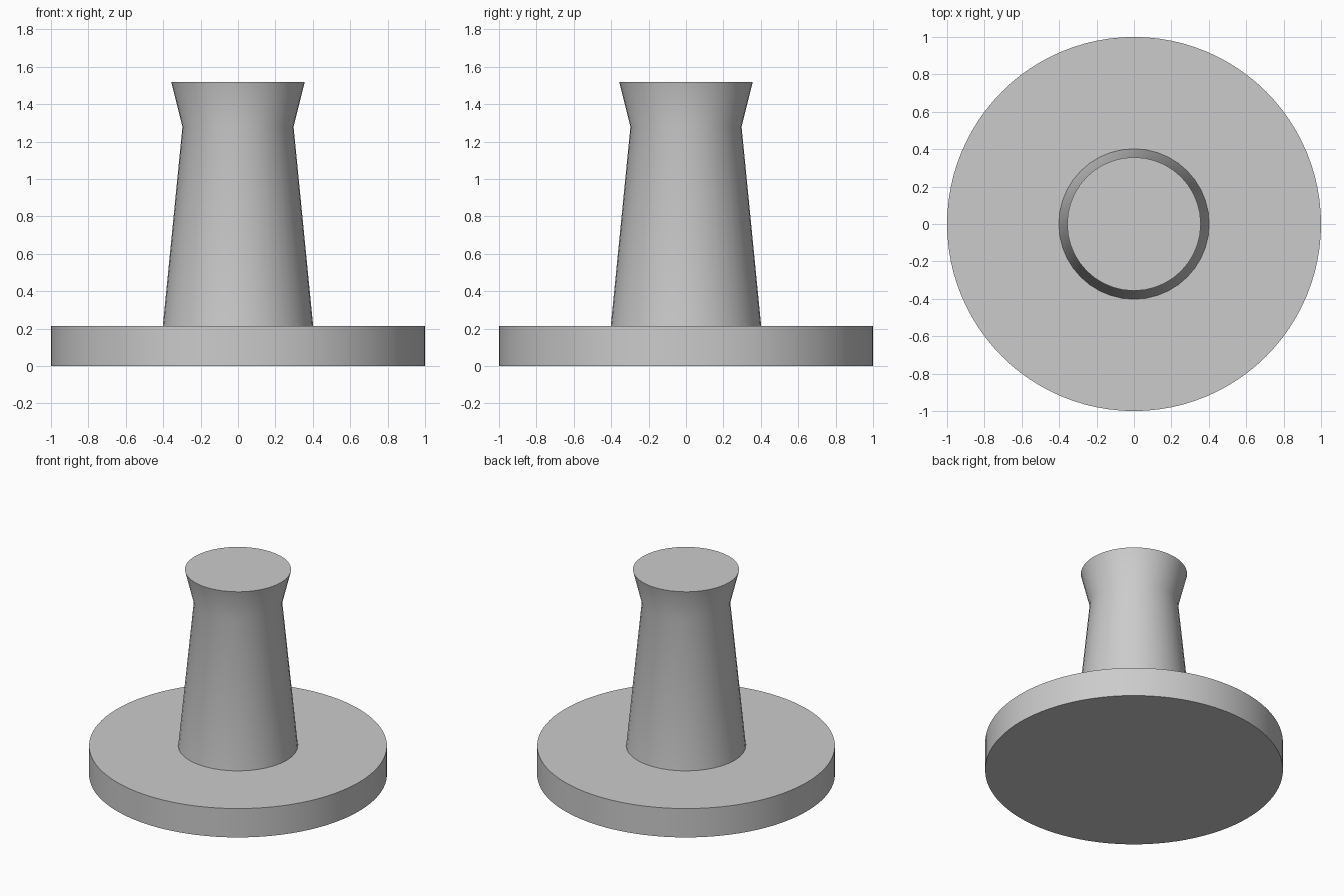
import bpy, bmesh, math

old = bpy.data.objects.get("Cube")
if old:
    bpy.data.objects.remove(old, do_unlink=True)

grey = bpy.data.materials.new("plain grey")
grey.use_nodes = True
colour = (0.6, 0.6, 0.6, 1)
grey.diffuse_color = colour
grey.node_tree.nodes["Principled BSDF"].inputs["Base Color"].default_value = colour


def turned(name, profile, sides):
    """Closed solid of revolution from (radius, height) rings, bottom to top."""
    bm = bmesh.new()
    rings = []
    for r, z in profile:
        angles = [2 * math.pi * i / sides for i in range(sides)]
        rings.append([bm.verts.new((r * math.cos(a), r * math.sin(a), z)) for a in angles])
    for low, high in zip(rings, rings[1:]):
        for i in range(sides):
            j = (i + 1) % sides
            bm.faces.new((low[i], low[j], high[j], high[i]))
    bm.faces.new(rings[0][::-1])
    bm.faces.new(rings[-1])
    mesh = bpy.data.meshes.new(name)
    bm.to_mesh(mesh)
    bm.free()
    mesh.materials.append(grey)
    obj = bpy.data.objects.new(name, mesh)
    bpy.context.collection.objects.link(obj)
    bpy.ops.object.select_all(action='DESELECT')
    obj.select_set(True)
    bpy.context.view_layer.objects.active = obj
    bpy.ops.object.shade_smooth_by_angle(angle=math.radians(30))
    return obj


# Flat round base
turned("base_disc", [(1.0, 0.0), (1.0, 0.214)], 96)

# Tapered stem flaring out at the top
turned("flared_stem", [(0.402, 0.214), (0.297, 1.28), (0.357, 1.52)], 40)
